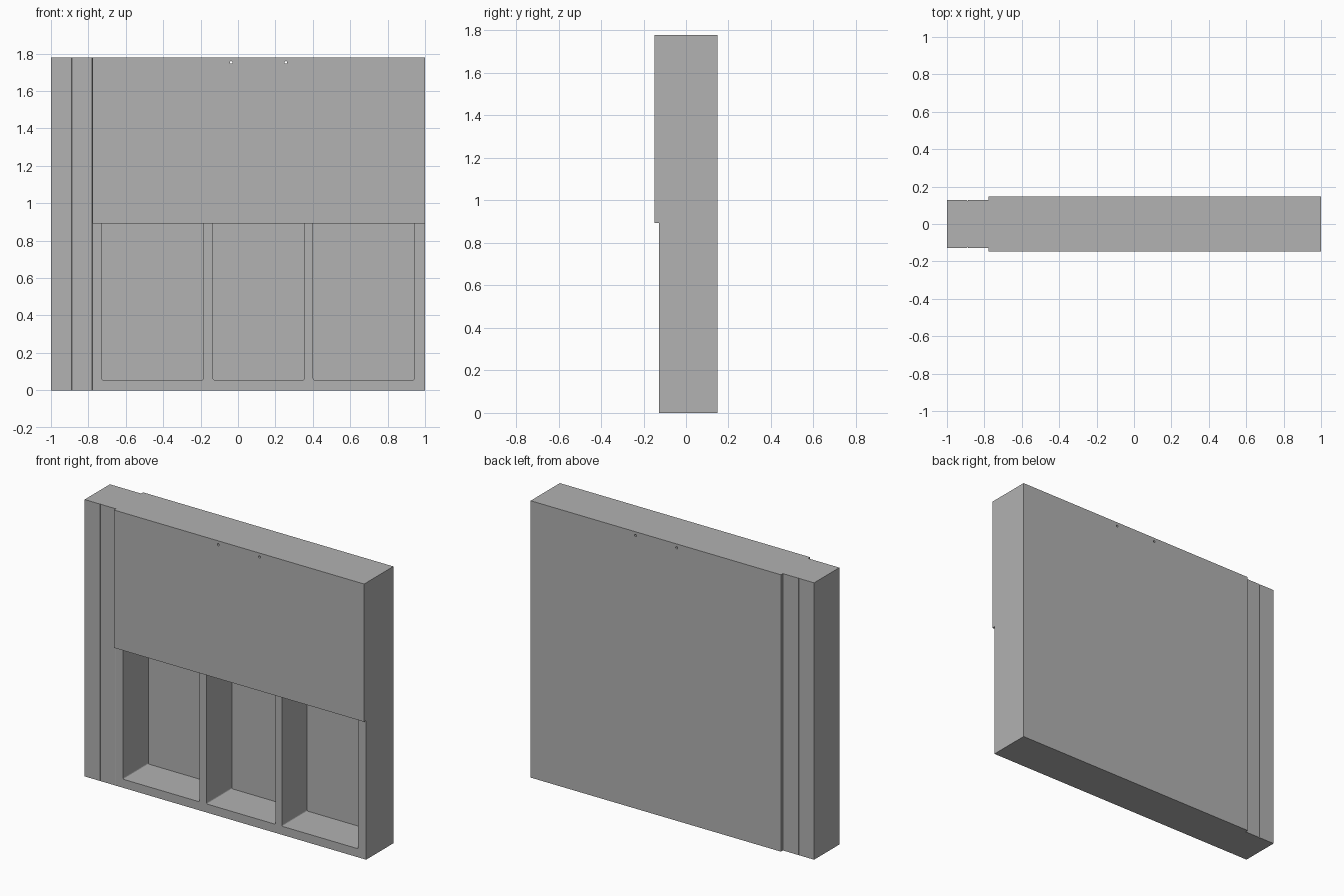
import bpy
import bmesh
from mathutils import Matrix, Vector

cube = bpy.data.objects.get("Cube")
if cube:
    bpy.data.objects.remove(cube, do_unlink=True)

HEIGHT = 1.778
FRAME_Y = 0.128      # half depth of the timber frame
SKIN_Y = 0.148       # half depth including the sheathing
LEFT, RIGHT = -0.778, 1.0
PLATE = 0.055        # thickness of the bottom and top plates

grey = bpy.data.materials.new("plain_grey")
grey.use_nodes = True
grey.diffuse_color = (0.445, 0.445, 0.445, 1)
grey.node_tree.nodes["Principled BSDF"].inputs["Base Color"].default_value = grey.diffuse_color


def finish(name, bm):
    mesh = bpy.data.meshes.new(name)
    bm.to_mesh(mesh)
    bm.free()
    mesh.materials.append(grey)
    obj = bpy.data.objects.new(name, mesh)
    bpy.context.collection.objects.link(obj)
    return obj


def box(name, low, high, radius=0, segments=1, pick=None):
    """Box between two corners, with the picked edges bevelled."""
    low, high = Vector(low), Vector(high)
    bm = bmesh.new()
    bmesh.ops.create_cube(bm, size=1, matrix=Matrix.Translation((low + high) / 2)
                          @ Matrix.Diagonal((high - low).to_4d()))
    if pick:
        edges = [e for e in bm.edges if pick(e)]
        bmesh.ops.bevel(bm, geom=edges, offset=radius, segments=segments,
                        profile=0.5, affect='EDGES')
    return finish(name, bm)


def along(edge, axis):
    a, b = edge.verts
    return abs(a.co[axis] - b.co[axis]) > 0.01


def cut(obj, cutter):
    mod = obj.modifiers.new("cut", 'BOOLEAN')
    mod.operation = 'DIFFERENCE'
    mod.solver = 'EXACT'
    mod.object = cutter
    bpy.context.view_layer.objects.active = obj
    bpy.ops.object.modifier_apply(modifier=mod.name)


# Two full-height end posts with eased edges at their seams
SEAM = -0.889
box("outer_post", (-1, -FRAME_Y, 0), (SEAM, FRAME_Y, HEIGHT), 0.005, 2,
    lambda e: along(e, 2) and e.verts[0].co.x > -0.95)
box("inner_post", (SEAM, -FRAME_Y, 0), (LEFT, FRAME_Y, HEIGHT), 0.005, 2,
    lambda e: along(e, 2))

# Stud frame, sheathing on the upper front and the whole back
frame = box("stud_frame", (LEFT, -FRAME_Y, 0), (RIGHT, FRAME_Y, HEIGHT))
front = box("front_sheathing", (LEFT, -SKIN_Y, 0.893), (RIGHT, -FRAME_Y, HEIGHT))
back = box("back_sheathing", (LEFT, FRAME_Y, 0), (RIGHT, SKIN_Y, HEIGHT))

# Three bays between the studs, with rounded corners
for x0, x1 in ((-0.727, -0.185), (-0.133, 0.355), (0.402, 0.943)):
    bay = box("bay_cutter", (x0, -0.3, PLATE), (x1, 0.3, HEIGHT - PLATE), 0.008, 3,
              lambda e: along(e, 1))
    bay.hide_render = True
    cut(frame, bay)
    bpy.data.objects.remove(bay, do_unlink=True)

# Two small holes bored through the top of the wall
for x in (-0.037, 0.256):
    bm = bmesh.new()
    bmesh.ops.create_cone(bm, cap_ends=True, segments=12, radius1=0.007, radius2=0.007,
                          depth=1, matrix=Matrix.Translation((x, 0, 1.753))
                          @ Matrix.Rotation(1.5707963, 4, 'X'))
    drill = finish("hole_cutter", bm)
    drill.hide_render = True
    for part in (frame, front, back):
        cut(part, drill)
    bpy.data.objects.remove(drill, do_unlink=True)
